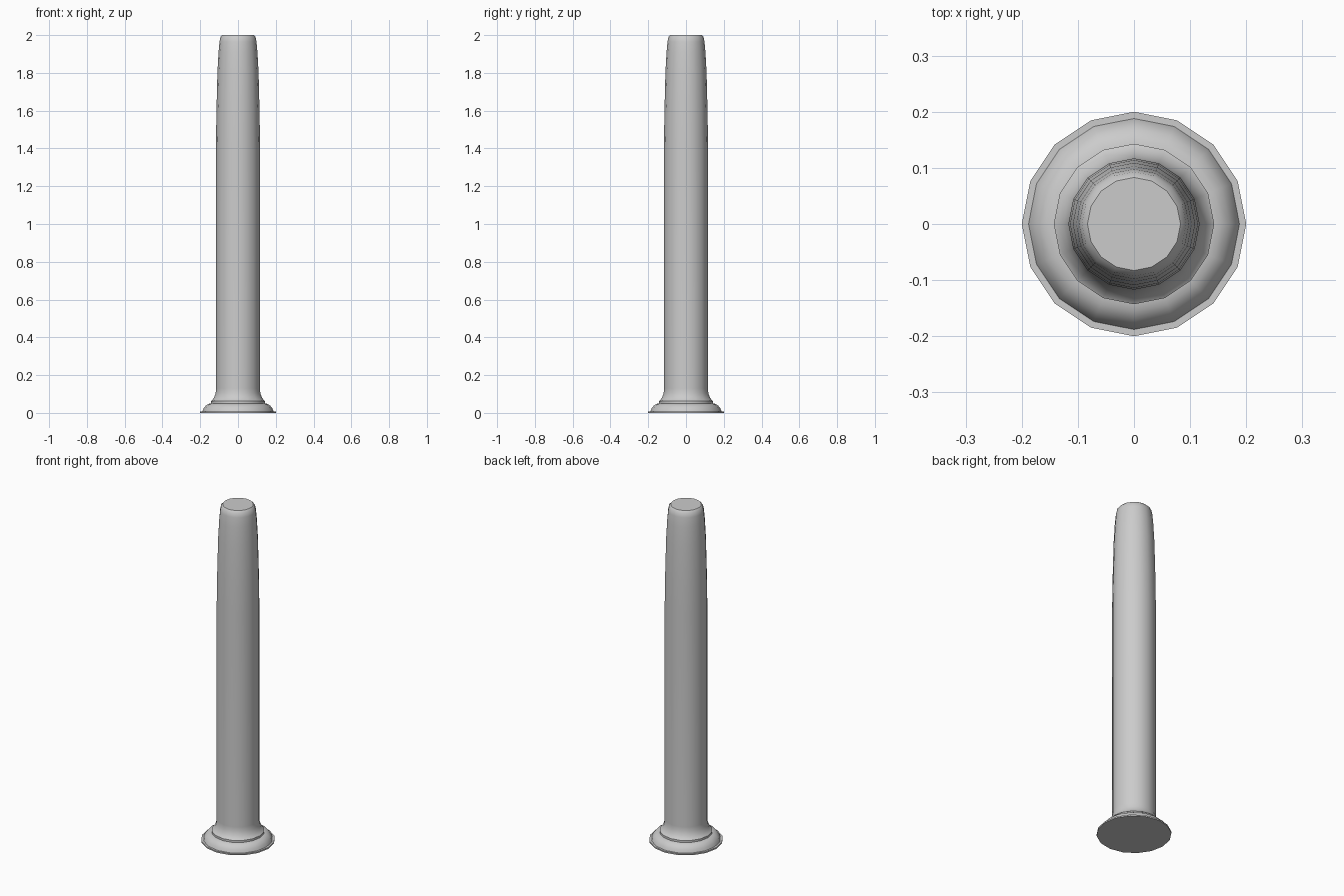
import bpy
import bmesh
import math

if "Cube" in bpy.data.objects:
    bpy.data.objects.remove(bpy.data.objects["Cube"], do_unlink=True)

SIDES = 16

grey = bpy.data.materials.new("light grey")
grey.use_nodes = True
colour = (0.6, 0.6, 0.6, 1)
grey.diffuse_color = colour
grey.node_tree.nodes["Principled BSDF"].inputs["Base Color"].default_value = colour


def lathe(name, profile, angle):
    """Turn a (radius, height) profile about z, with both ends capped."""
    bm = bmesh.new()
    rings = []
    for r, z in profile:
        rings.append([bm.verts.new((r * math.cos(a), r * math.sin(a), z))
                      for a in (math.tau * i / SIDES for i in range(SIDES))])
    for low, high in zip(rings, rings[1:]):
        for i in range(SIDES):
            j = (i + 1) % SIDES
            bm.faces.new((low[i], low[j], high[j], high[i]))
    bm.faces.new(rings[0][::-1])
    bm.faces.new(rings[-1])
    mesh = bpy.data.meshes.new(name)
    bm.to_mesh(mesh)
    bm.free()
    mesh.materials.append(grey)
    obj = bpy.data.objects.new(name, mesh)
    bpy.context.collection.objects.link(obj)
    bpy.ops.object.select_all(action='DESELECT')
    obj.select_set(True)
    bpy.context.view_layer.objects.active = obj
    bpy.ops.object.shade_smooth_by_angle(angle=math.radians(angle))
    return obj


# One turned post: thin foot, moulded base, straight shaft, tapered rounded top
foot = [(0.2, 0), (0.2, 0.008), (0.188, 0.008)]
moulding = [(0.182, 0.024), (0.17, 0.039), (0.155, 0.048), (0.143, 0.05),
            (0.143, 0.062), (0.137, 0.066), (0.126, 0.084), (0.118, 0.105)]
shaft = [(0.117, 0.13), (0.117, 1.4)]
top = [(0.114, 1.6), (0.109, 1.8), (0.103, 1.91), (0.098, 1.965),
       (0.093, 1.99), (0.083, 2.0)]
lathe("post", foot + moulding + shaft + top, 40)
